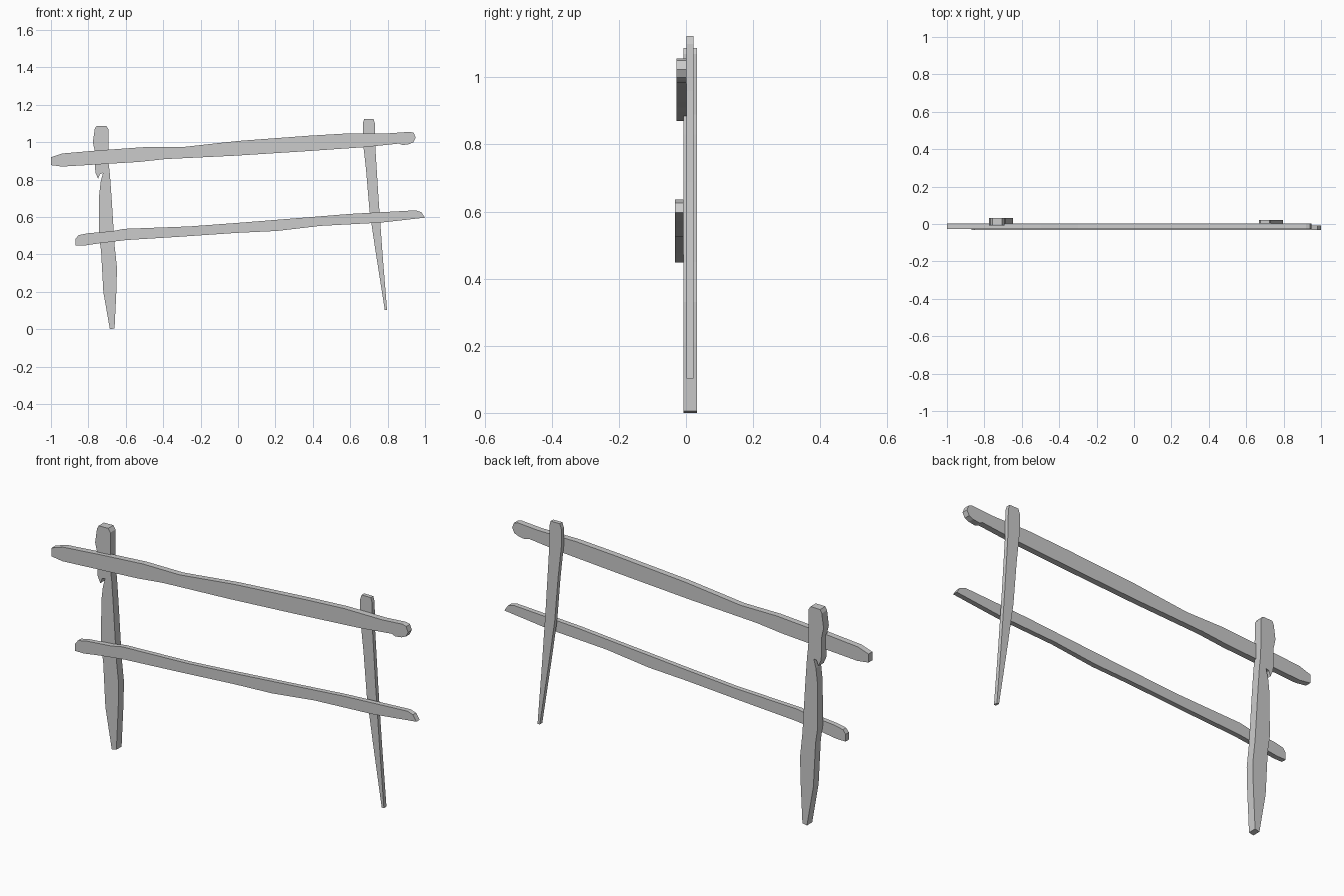
import bpy
import bmesh


def plank(name, outline, y_front, y_back):
    """Extrude a front-view (x, z) outline between two depths."""
    bm = bmesh.new()
    face = bm.faces.new([bm.verts.new((x, y_front, z)) for x, z in outline])
    out = bmesh.ops.extrude_face_region(bm, geom=[face], use_keep_orig=True)
    moved = [v for v in out["geom"] if isinstance(v, bmesh.types.BMVert)]
    bmesh.ops.translate(bm, verts=moved, vec=(0, y_back - y_front, 0))
    bmesh.ops.recalc_face_normals(bm, faces=bm.faces)
    mesh = bpy.data.meshes.new(name)
    bm.to_mesh(mesh)
    bm.free()
    obj = bpy.data.objects.new(name, mesh)
    bpy.context.collection.objects.link(obj)
    return obj


# Thick left post with the splintered notch
plank("left_post", [
    (-.766, 1.07), (-.757, 1.087), (-.705, 1.088), (-.693, 1.07),
    (-.692, .89), (-.685, .83), (-.675, .69), (-.66, .45),
    (-.647, .33), (-.65, .21), (-.66, .005), (-.685, 0),
    (-.72, .2), (-.732, .42), (-.744, .5), (-.742, .72),
    (-.734, .79), (-.722, .835), (-.738, .83), (-.748, .805),
    (-.763, .84), (-.765, .95), (-.776, 1.0)], -.008, .033)

# Thin tapered right post
plank("right_post", [
    (.667, 1.10), (.675, 1.124), (.725, 1.124), (.732, 1.10),
    (.735, .96), (.752, .69), (.773, .4), (.797, .102), (.785, .102),
    (.735, .42), (.703, .635), (.685, .85), (.667, 1.01)], .002, .022)

# Upper rail
plank("upper_rail", [
    (-1, .92), (-.94, .94), (-.74, .957), (-.5, .974), (-.3, .974),
    (0, 1.007), (.38, 1.035), (.6, 1.048), (.81, 1.048), (.92, 1.056),
    (.94, 1.05), (.95, 1.024), (.938, 1.0), (.915, .99), (.88, .985),
    (.86, .993), (.68, .974), (.33, .95), (-.02, .928), (-.39, .91),
    (-.53, .895), (-.74, .882), (-.94, .87), (-1, .878)], -.028, .002)

# Lower rail
plank("lower_rail", [
    (-.868, .484), (-.853, .503), (-.805, .513), (-.67, .525),
    (-.61, .537), (-.26, .55), (0, .569), (.39, .60), (.6, .617),
    (.95, .636), (.98, .626), (1, .597), (.76, .57), (.44, .553),
    (.21, .526), (0, .516), (-.31, .495), (-.6, .477), (-.74, .46),
    (-.82, .448), (-.868, .448)], -.033, -.008)
